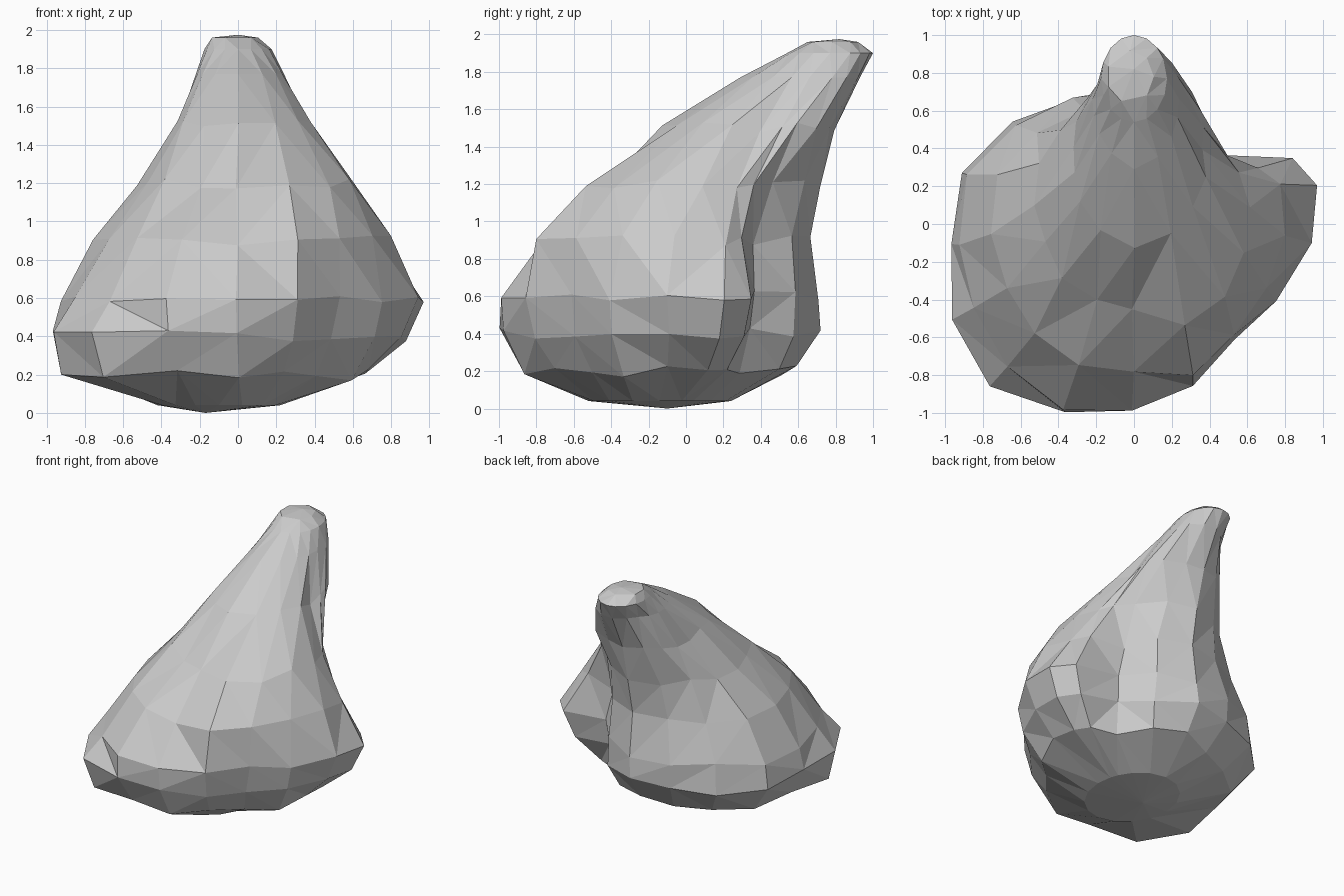
import bpy, bmesh, math, random

if "Cube" in bpy.data.objects:
    bpy.data.objects.remove(bpy.data.objects["Cube"])

random.seed(11)
# Even 22.5 degree spacing, except for the two corners of the right-hand lobe
ANGLES = [math.radians(d) for d in [0, 18, 28] + [22.5 * i for i in range(2, 16)]]
N = len(ANGLES)


def contour(z, cy, radii):
    """Horizontal contour: one radius per angle, counter-clockwise from +x."""
    return [(r * math.cos(a), cy + r * math.sin(a), z) for a, r in zip(ANGLES, radii)]


def ellipse(z, cx, cy, rx, ry):
    return [(cx + rx * math.cos(a), cy + ry * math.sin(a), z) for a in ANGLES]


def roughen(pts, side=0.012, up=0.03):
    """Break up the level contours so that the facets look chipped."""
    j = random.uniform
    return [(x + j(-side, side), y + j(-side, side), z + j(-up, up)) for x, y, z in pts]


# Contours from the ground to the leaning peak
base = ellipse(0.04, -0.10, -0.14, 0.32, 0.38)
under = contour(0.20, -0.10, [.68, .70, .68, .56, .64, .68, .66, .70, .80, .86, 1.0, 1.0, .86, .76, .64, .58, .63])
belly = contour(0.40, -0.10, [.86, .91, .86, .63, .74, .83, .82, .90, .99, .96, 1.05, 1.07, .96, .87, .76, .70, .77])
widest = contour(0.60, -0.10, [.93, 1.01, .94, .65, .73, .81, .82, .89, .96, .93, .92, .94, .95, .88, .81, .74, .81])
shoulder = contour(0.90, -0.05, [.81, .81, .74, .56, .66, .71, .71, .74, .79, .76, .73, .76, .76, .74, .80, .75, .76])
waist = contour(1.20, 0.10, [.62, .58, .55, .52, .58, .61, .58, .55, .55, .52, .50, .54, .54, .56, .69, .67, .63])
neck = contour(1.50, 0.40, [.37, .38, .40, .43, .41, .40, .37, .36, .34, .33, .34, .40, .48, .52, .49, .45, .40])
crown = contour(1.77, 0.66, [.24, .25, .26, .28, .28, .27, .23, .20, .21, .22, .23, .26, .31, .37, .33, .28, .25])
brow = ellipse(1.90, 0.0, 0.77, 0.175, 0.23)
peak = ellipse(1.96, -0.02, 0.78, 0.125, 0.14)

rings = [base]
rings += [roughen(r) for r in (under, belly, widest, shoulder, waist, neck)]
rings += [crown, brow, peak]

# Skin the contours, then close the bottom and the tip
bm = bmesh.new()
loops = [[bm.verts.new(p) for p in r] for r in rings]
for lo, hi in zip(loops, loops[1:]):
    for i in range(N):
        j = (i + 1) % N
        a, b, c, d = lo[i], lo[j], hi[j], hi[i]
        if (a.co - c.co).length < (b.co - d.co).length:
            tris = ((a, b, c), (a, c, d))
        else:
            tris = ((a, b, d), (b, c, d))
        for t in tris:
            bm.faces.new(t)
for loop, point in ((loops[0], (-0.17, -0.10, 0.0)), (loops[-1], (0.0, 0.82, 1.975))):
    tip = bm.verts.new(point)
    for i in range(N):
        bm.faces.new((loop[i], loop[(i + 1) % N], tip))

# Drop the slivers near the small loops
bmesh.ops.remove_doubles(bm, verts=bm.verts[:], dist=0.06)
bmesh.ops.recalc_face_normals(bm, faces=bm.faces[:])

mesh = bpy.data.meshes.new("boulder")
bm.to_mesh(mesh)
bm.free()
boulder = bpy.data.objects.new("boulder", mesh)
bpy.context.collection.objects.link(boulder)
